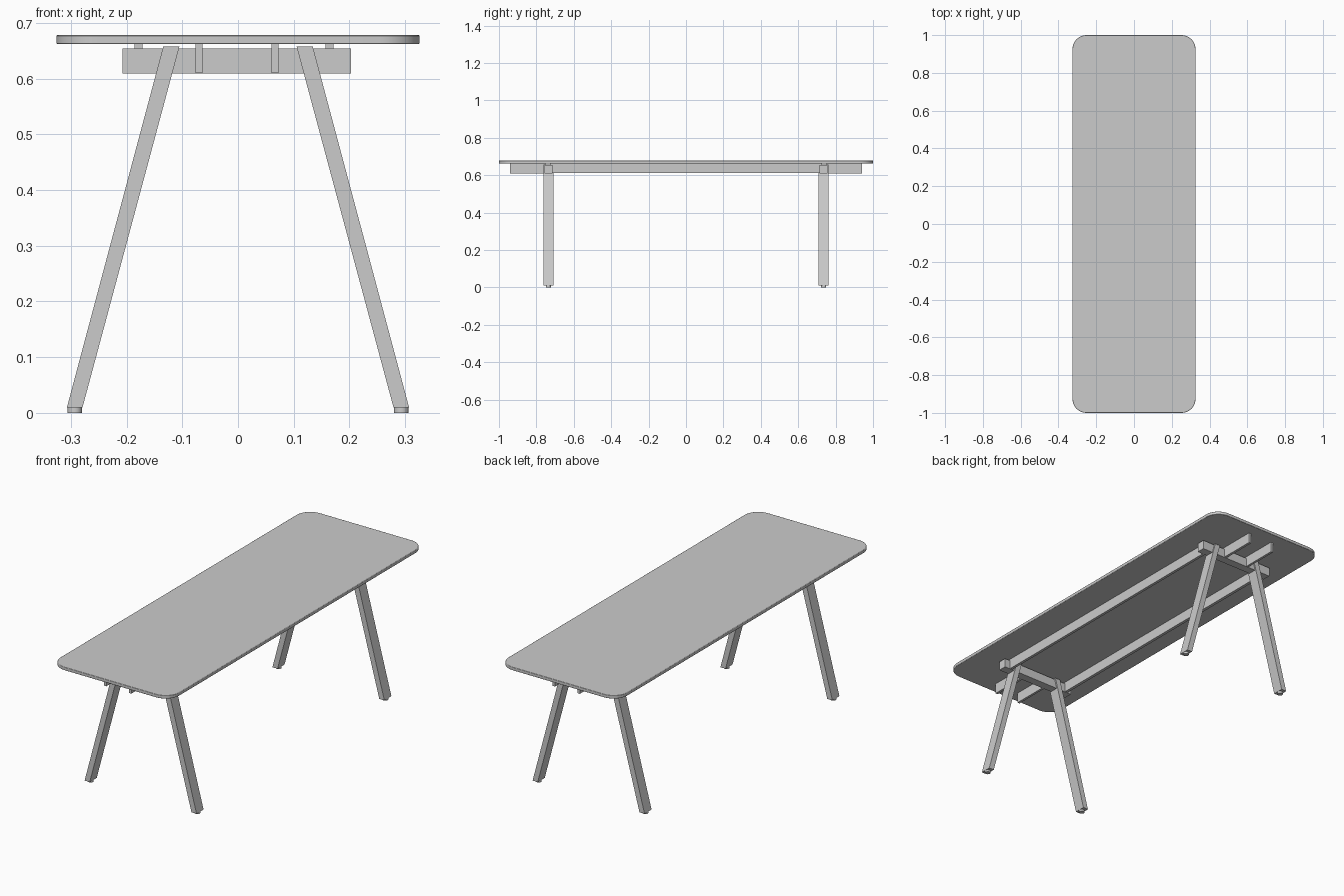
import bpy
import bmesh

cube = bpy.data.objects.get("Cube")
if cube:
    bpy.data.objects.remove(cube, do_unlink=True)

grey = bpy.data.materials.new("light_grey")
grey.use_nodes = True
colour = (0.6, 0.6, 0.6, 1)
grey.diffuse_color = colour
grey.node_tree.nodes["Principled BSDF"].inputs["Base Color"].default_value = colour


def finish(name, bm):
    bmesh.ops.recalc_face_normals(bm, faces=bm.faces)
    mesh = bpy.data.meshes.new(name)
    bm.to_mesh(mesh)
    bm.free()
    mesh.materials.append(grey)
    obj = bpy.data.objects.new(name, mesh)
    bpy.context.collection.objects.link(obj)
    return obj


def box(name, x, y, z):
    """Box spanning the given (low, high) ranges."""
    bm = bmesh.new()
    bmesh.ops.create_cube(bm, size=1)
    for v in bm.verts:
        for i, (lo, hi) in enumerate((x, y, z)):
            v.co[i] = lo if v.co[i] < 0 else hi
    return finish(name, bm)


# Table top: slab with rounded corners and a slightly eased rim
bm = bmesh.new()
bmesh.ops.create_cube(bm, size=1)
for v in bm.verts:
    v.co.x *= 0.652
    v.co.y *= 2
    v.co.z = 0.662 if v.co.z < 0 else 0.678
corners = [e for e in bm.edges if abs(e.verts[0].co.z - e.verts[1].co.z) > 0.01]
bmesh.ops.bevel(bm, geom=corners, offset=0.075, segments=10, profile=0.5, affect='EDGES')
top = finish("table_top", bm)
ease = top.modifiers.new("eased_rim", 'BEVEL')
ease.width = 0.002
ease.segments = 2
ease.limit_method = 'ANGLE'
bpy.context.view_layer.objects.active = top
top.select_set(True)
bpy.ops.object.shade_smooth_by_angle()
top.select_set(False)

# Long rails between the two leg frames
box("long_rail_right", (-0.186, -0.171), (-0.727, 0.727), (0.611, 0.663))
box("long_rail_left", (0.157, 0.171), (-0.727, 0.727), (0.611, 0.663))

for end, s in (("front", -1), ("back", 1)):
    def span(a, b):
        return tuple(sorted((s * a, s * b)))

    # Cross beam carrying the legs
    box(end + "_cross_beam", (-0.207, 0.203), span(0.715, 0.757), (0.609, 0.654))
    # Short rails supporting the overhang
    box(end + "_short_rail_right", (-0.076, -0.064), span(0.75, 0.94), (0.61, 0.663))
    box(end + "_short_rail_left", (0.06, 0.073), span(0.75, 0.94), (0.61, 0.663))

    for side, m in (("right", -1), ("left", 1)):
        # Splayed leg: slanted profile extruded along y
        bm = bmesh.new()
        profile = ((0.279, 0.01), (0.307, 0.01), (0.134, 0.658), (0.105, 0.658))
        face = bm.faces.new([bm.verts.new((m * x, s * 0.708, z)) for x, z in profile])
        geom = bmesh.ops.extrude_face_region(bm, geom=[face])["geom"]
        for v in geom:
            if isinstance(v, bmesh.types.BMVert):
                v.co.y = s * 0.763
        finish(f"{end}_{side}_leg", bm)

        # Round foot pad
        bm = bmesh.new()
        bmesh.ops.create_cone(bm, cap_ends=True, segments=24, radius1=0.013,
                              radius2=0.013, depth=0.012)
        bmesh.ops.translate(bm, verts=bm.verts, vec=(m * 0.293, s * 0.736, 0.006))
        foot = finish(f"{end}_{side}_foot", bm)
        bpy.context.view_layer.objects.active = foot
        foot.select_set(True)
        bpy.ops.object.shade_smooth_by_angle()
        foot.select_set(False)
